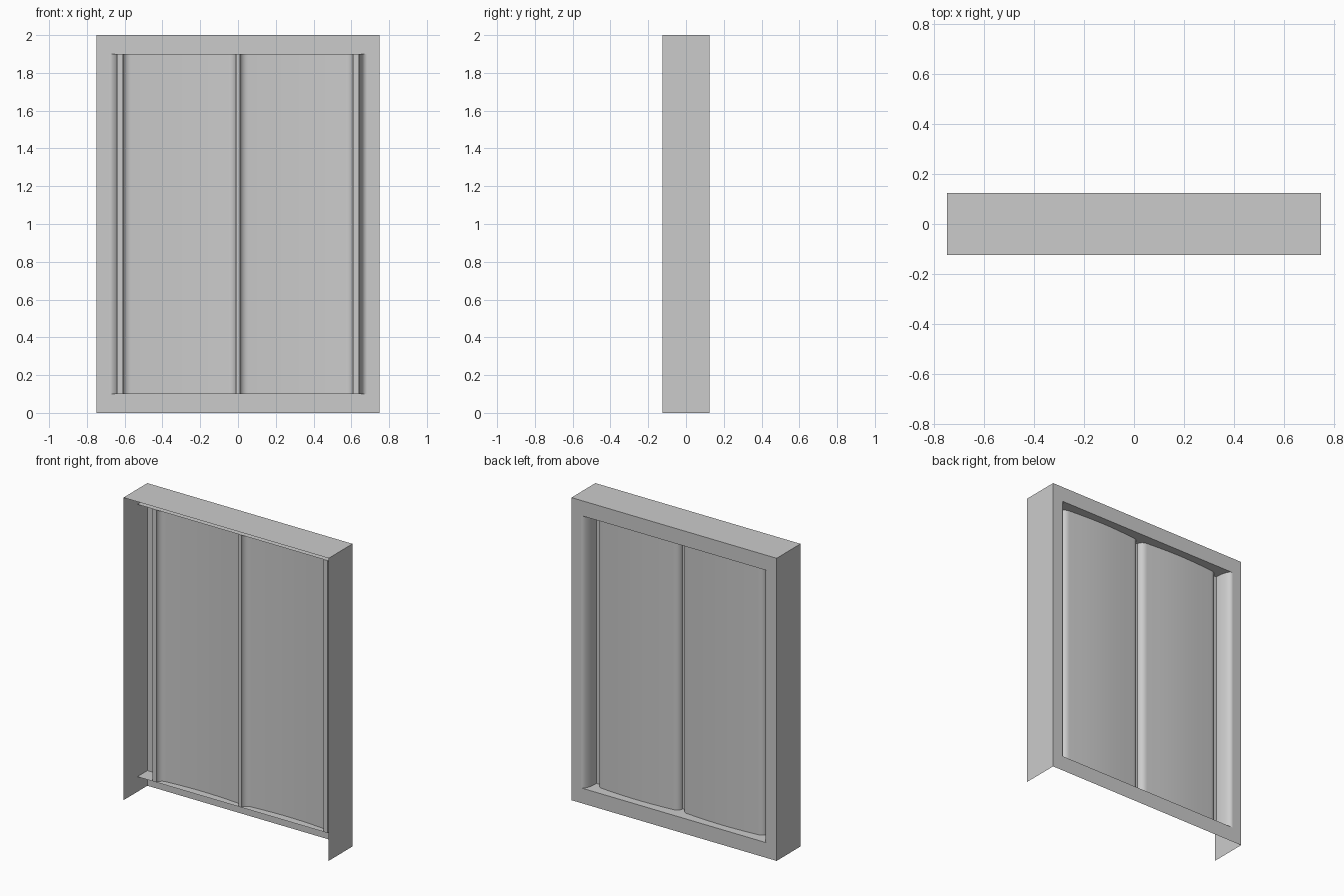
import bpy, bmesh, math

cube = bpy.data.objects.get("Cube")
if cube:
    bpy.data.objects.remove(cube, do_unlink=True)

grey = bpy.data.materials.new("mid_grey")
grey.use_nodes = True
grey.diffuse_color = (0.6, 0.6, 0.6, 1)
grey.node_tree.nodes["Principled BSDF"].inputs["Base Color"].default_value = (0.6, 0.6, 0.6, 1)

W, D, H = 0.75, 0.125, 2.0      # half width, half depth, height
OPEN, RAIL = 0.68, 0.1          # half width of the opening, rail height
DEEP = 0.02                     # y of the groove bottoms and ledge fronts


def finish(name, bm, smooth=False):
    mesh = bpy.data.meshes.new(name)
    bm.to_mesh(mesh)
    bm.free()
    mesh.materials.append(grey)
    obj = bpy.data.objects.new(name, mesh)
    bpy.context.collection.objects.link(obj)
    if smooth:
        bpy.ops.object.select_all(action='DESELECT')
        obj.select_set(True)
        bpy.context.view_layer.objects.active = obj
        bpy.ops.object.shade_smooth_by_angle(angle=math.radians(35))
    return obj


def sheet(name, profile, z0, z1, smooth=False):
    """Thin upright sheet following a plan profile, facing the back."""
    bm = bmesh.new()
    rows = [(bm.verts.new((x, y, z0)), bm.verts.new((x, y, z1))) for x, y in profile]
    for (a, b), (c, d) in zip(rows, rows[1:]):
        bm.faces.new((a, b, d, c))
    return finish(name, bm, smooth)


def level(name, y0, y1, z, up):
    """Horizontal full-width plate."""
    bm = bmesh.new()
    ring = [bm.verts.new(p) for p in ((-W, y0, z), (W, y0, z), (W, y1, z), (-W, y1, z))]
    bm.faces.new(ring if up else ring[::-1])
    return finish(name, bm)


# Open casing: two side walls, top, and the frame around the opening
sheet("right_wall", [(-W, -D), (-W, D)], 0, H)
sheet("left_wall", [(W, D), (W, -D)], 0, H)
level("top_plate", -D, D, H, True)
sheet("bottom_rail", [(-W, D), (W, D)], 0, RAIL)
sheet("top_rail", [(-W, D), (W, D)], H - RAIL, H)
sheet("right_stile", [(-W, D), (-OPEN, D)], RAIL, H - RAIL)
sheet("left_stile", [(OPEN, D), (W, D)], RAIL, H - RAIL)

# Ledges closing the opening above and below
level("bottom_ledge", DEEP, D, RAIL, True)
level("top_ledge", DEEP, D, H - RAIL, False)


# Pillow panels with rounded edges, separated by grooves
def arc(x0, x1, y0, y1, n=8):
    """Quarter ellipse, steep at (x0, y0) and level at (x1, y1)."""
    return [(x1 + (x0 - x1) * math.cos(t), y0 + (y1 - y0) * math.sin(t))
            for t in (math.pi / 2 * i / n for i in range(n + 1))]


INNER, OUTER, ROUND = 0.01, 0.61, 0.045
EDGE_Y, BULGE = 0.06, 0.012
left_half = arc(INNER, INNER + ROUND, DEEP, EDGE_Y)
a, b = INNER + ROUND, OUTER - ROUND
for i in range(1, 16):
    t = i / 16
    left_half.append((a + (b - a) * t, EDGE_Y + BULGE * math.sin(math.pi * t)))
left_half += arc(OUTER, b, DEEP, EDGE_Y)[::-1]
left_half += arc(0.64, OPEN, DEEP, D)
right_half = [(-x, y) for x, y in reversed(left_half)]
sheet("pillow_panels", right_half + left_half, RAIL, H - RAIL, smooth=True)
